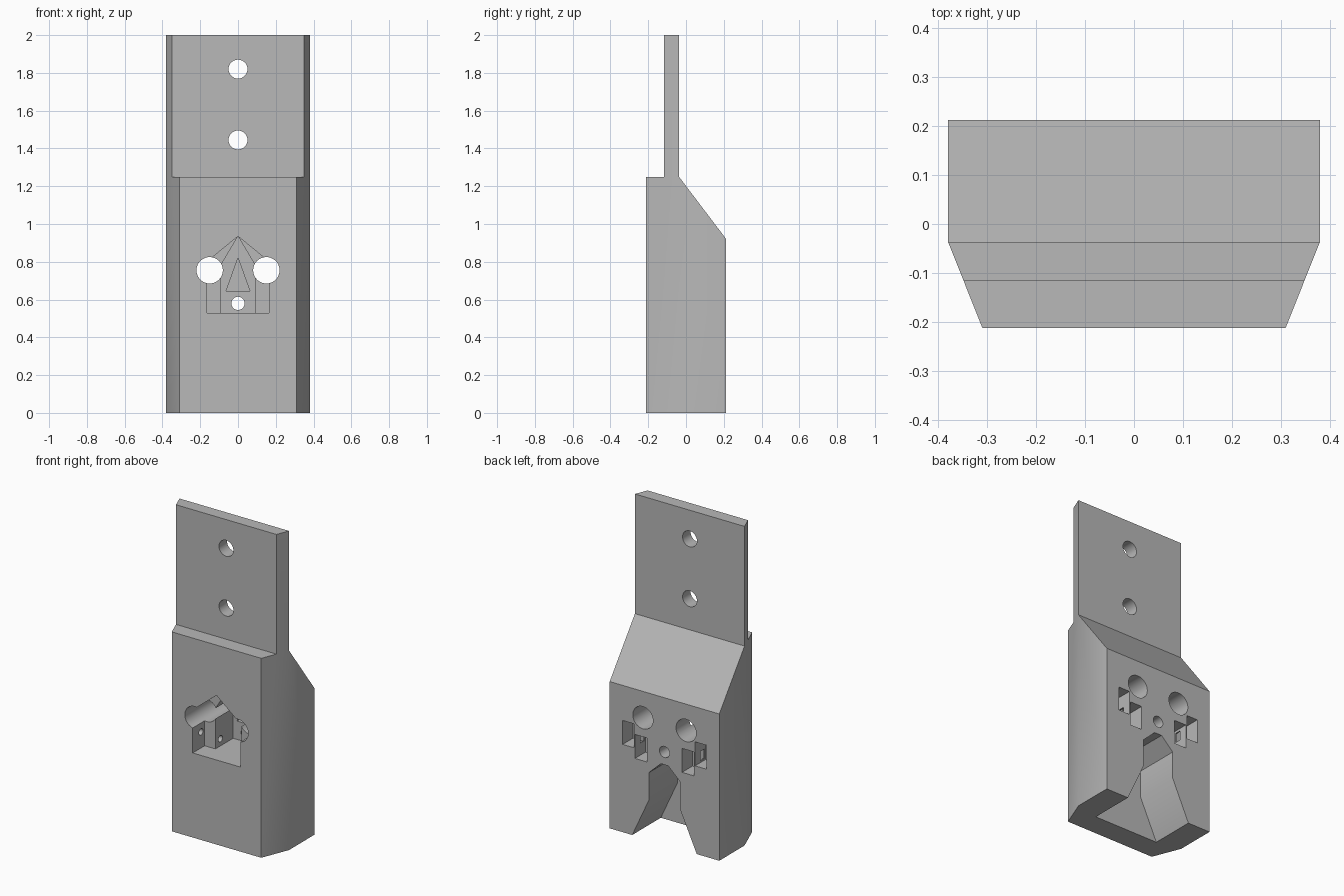
import bpy
import bmesh
import math
from mathutils import Matrix, Vector

cube = bpy.data.objects.get("Cube")
if cube:
    bpy.data.objects.remove(cube, do_unlink=True)

grey = bpy.data.materials.new("plain grey")
grey.use_nodes = True
COLOUR = (0.48, 0.48, 0.48, 1)
grey.diffuse_color = COLOUR
grey.node_tree.nodes["Principled BSDF"].inputs["Base Color"].default_value = COLOUR

# Axis order that maps (profile u, profile v, depth) to x, y, z
PLACE = {
    "x": lambda u, v, d: (d, u, v),
    "y": lambda u, v, d: (u, d, v),
    "z": lambda u, v, d: (u, v, d),
}


def prism(name, profile, axis, start, end):
    """Extrude a closed 2D profile along one axis."""
    bm = bmesh.new()
    place = PLACE[axis]
    verts = [bm.verts.new(place(u, v, start)) for u, v in profile]
    face = bm.faces.new(verts)
    new = bmesh.ops.extrude_face_region(bm, geom=[face])["geom"]
    shift = Vector(place(0, 0, end - start))
    bmesh.ops.translate(bm, vec=shift, verts=[g for g in new if isinstance(g, bmesh.types.BMVert)])
    bmesh.ops.recalc_face_normals(bm, faces=bm.faces)
    mesh = bpy.data.meshes.new(name)
    bm.to_mesh(mesh)
    bm.free()
    mesh.materials.append(grey)
    obj = bpy.data.objects.new(name, mesh)
    bpy.context.collection.objects.link(obj)
    return obj


def circle(u, v, radius, sides=32):
    step = math.tau / sides
    return [(u + radius * math.cos(i * step), v + radius * math.sin(i * step)) for i in range(sides)]


def mirrored(half):
    """Complete a profile given its right half, bottom to top."""
    return half + [(-u, v) for u, v in reversed(half) if u != 0]


def box(u0, u1, v0, v1):
    return [(u0, v0), (u1, v0), (u1, v1), (u0, v1)]


def combine(target, cutter, operation="DIFFERENCE"):
    mod = target.modifiers.new(cutter.name, "BOOLEAN")
    mod.operation = operation
    mod.solver = "EXACT"
    mod.object = cutter
    bpy.context.view_layer.objects.active = target
    bpy.ops.object.modifier_apply(modifier=mod.name)
    bpy.data.objects.remove(cutter, do_unlink=True)


# Body: chamfered plan trimmed to the stepped side outline
FRONT, BACK = -0.213, 0.213
plan = mirrored([(0.31, FRONT), (0.38, -0.037), (0.38, BACK)])
body = prism("bracket_body", plan, "z", 0, 2)
side = [(FRONT - 0.1, -0.1), (BACK, -0.1), (BACK, 0.92), (-0.037, 1.25),
        (-0.037, 2.1), (-0.117, 2.1), (-0.117, 1.25), (FRONT - 0.1, 1.25)]
combine(body, prism("side_outline", side, "x", -0.5, 0.5), "INTERSECT")

# Mounting holes in the tab, and the small hole in the body
for z, radius in ((1.82, 0.05), (1.445, 0.05), (0.58, 0.035)):
    combine(body, prism("round_hole", circle(0, z, radius), "y", -0.16 if z < 1 else -0.4, 0.4))

# House-shaped front recess, its deeper middle channel and pointed end
wide = mirrored([(0.165, 0.53), (0.165, 0.80), (0, 0.935)])
combine(body, prism("front_recess", wide, "y", -0.3, -0.095))
channel = mirrored([(0.09, 0.53), (0.09, 0.783), (0, 0.935)])
combine(body, prism("middle_channel", channel, "y", -0.15, 0.08))
point = mirrored([(0.063, 0.645), (0, 0.82)])
combine(body, prism("pointed_end", point, "y", 0, 0.12))

# Tapered slot opening at the bottom and back
slot = mirrored([(0.233, -0.02), (0.108, 0.25), (0.108, 0.422), (0.025, 0.5)])
combine(body, prism("bottom_slot", slot, "y", -0.07, 0.4))

for s in (-1, 1):
    # Large through holes
    combine(body, prism("large_hole", circle(s * 0.15, 0.755, 0.07), "y", -0.4, 0.4))
    # Stepped pair of back pockets
    for u0, u1, v0, v1 in ((0.212, 0.29, 0.55, 0.70), (0.122, 0.205, 0.485, 0.635)):
        combine(body, prism("back_pocket", box(s * u0, s * u1, v0, v1), "y", 0.11, 0.4))
    # Tunnel joining the two pockets
    tunnel = box(0.12, 0.16, 0.56, 0.62)
    combine(body, prism("pocket_tunnel", tunnel, "x", s * 0.18, s * 0.24))
    # Small cross holes in the recess walls
    combine(body, prism("cross_hole", circle(-0.13, 0.63, 0.02, 16), "x", s * 0.15, s * 0.22))
    combine(body, prism("cross_hole", circle(-0.045, 0.575, 0.02, 16), "x", s * 0.07, s * 0.14))

# Smooth the bores while keeping the flat faces crisp
bpy.ops.object.select_all(action="DESELECT")
body.select_set(True)
bpy.context.view_layer.objects.active = body
bpy.ops.object.shade_smooth_by_angle(angle=math.radians(30))
